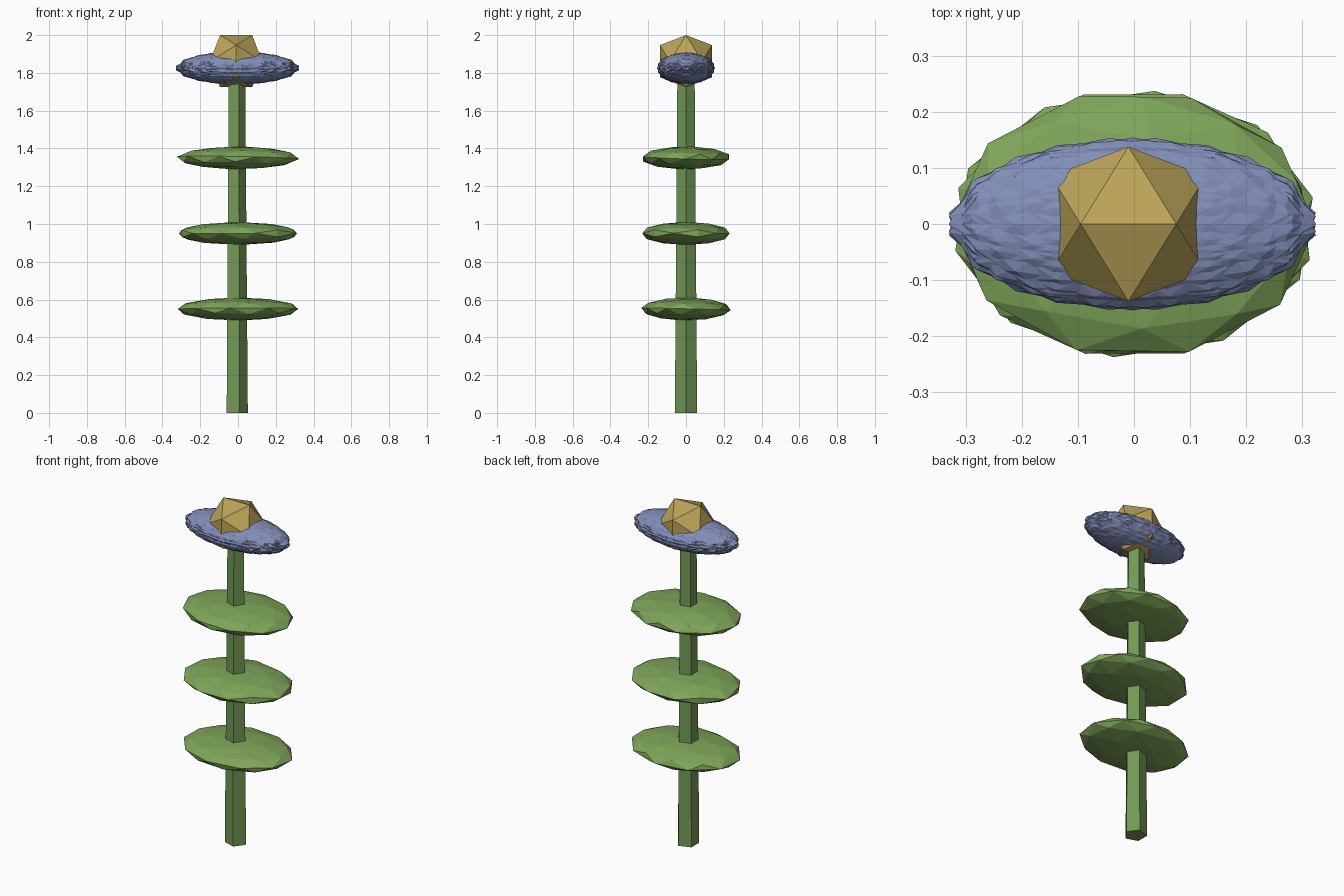
import bpy, bmesh, math
from mathutils import Matrix, Vector

if "Cube" in bpy.data.objects:
    bpy.data.objects.remove(bpy.data.objects["Cube"])

CX = -0.01  # stem axis


def material(name, rgb):
    m = bpy.data.materials.new(name)
    m.diffuse_color = (*rgb, 1)
    m.use_nodes = True
    m.node_tree.nodes["Principled BSDF"].inputs["Base Color"].default_value = m.diffuse_color
    return m


GREEN = material("stem green", (0.17, 0.32, 0.09))
LEAF = material("leaf green", (0.21, 0.38, 0.10))
BLUE = material("petal blue", (0.22, 0.27, 0.48))
GOLD = material("centre gold", (0.50, 0.37, 0.10))

# turns an icosphere so that edges, not corners, face the axes
EDGE_UP = Matrix.Rotation(math.atan(2 / (1 + math.sqrt(5))), 4, 'X') @ Matrix.Rotation(math.pi / 2, 4, 'Z')


def finish(bm, name, mat):
    me = bpy.data.meshes.new(name)
    bm.to_mesh(me)
    bm.free()
    me.materials.append(mat)
    ob = bpy.data.objects.new(name, me)
    bpy.context.collection.objects.link(ob)
    return ob


def blob(bm, detail, centre, radii, turn):
    """Faceted ellipsoid: icosphere turned first, then stretched."""
    stretch = Matrix.Diagonal((*radii, 1))
    bmesh.ops.create_icosphere(bm, subdivisions=detail, radius=1,
                               matrix=Matrix.Translation(centre) @ stretch @ turn)


# five-sided tapering stem
bm = bmesh.new()
bmesh.ops.create_cone(bm, cap_ends=True, segments=5, radius1=0.062, radius2=0.048, depth=1.8)
top = max(bm.verts, key=lambda v: v.co.x).co
spin = Matrix.Rotation(-math.atan2(top.y, top.x), 4, 'Z')
bm.transform(Matrix.Translation((CX, 0, 0.9)) @ spin)
finish(bm, "stem", GREEN)

# three flat leaves, each turned differently
for i, (z, a) in enumerate(((0.55, 0.2), (0.95, 1.3), (1.35, 2.5))):
    bm = bmesh.new()
    turn = Matrix.Rotation(a, 4, 'Z') @ Matrix.Rotation(0.25 + a, 4, 'X') @ EDGE_UP
    blob(bm, 2, Vector((0, 0, z)), (0.325, 0.24, 0.061), turn)
    finish(bm, f"leaf_{i + 1}", LEAF)

# petal cluster: copies spun about the long axis inside one flattened shape
for i in range(8):
    bm = bmesh.new()
    turn = (Matrix.Rotation(i * math.pi / 4, 4, 'X') @ Matrix.Rotation(0.13, 4, 'Z')
            @ EDGE_UP)
    blob(bm, 2, Vector((-0.003, 0, 1.826)), (0.33, 0.154, 0.088), turn)
    finish(bm, f"petal_{i + 1}", BLUE)

# twenty-sided flower centre, top edge along x
bm = bmesh.new()
p = (1 + math.sqrt(5)) / 2
k = 0.162 / math.hypot(1, p)
for s in (-1, 1):
    for t in (-p, p):
        for co in ((s, 0, t), (0, t, s), (t, s, 0)):
            bm.verts.new(Vector(co) * k + Vector((CX, 0, 1.862)))
bmesh.ops.convex_hull(bm, input=bm.verts)
finish(bm, "flower_centre", GOLD)
